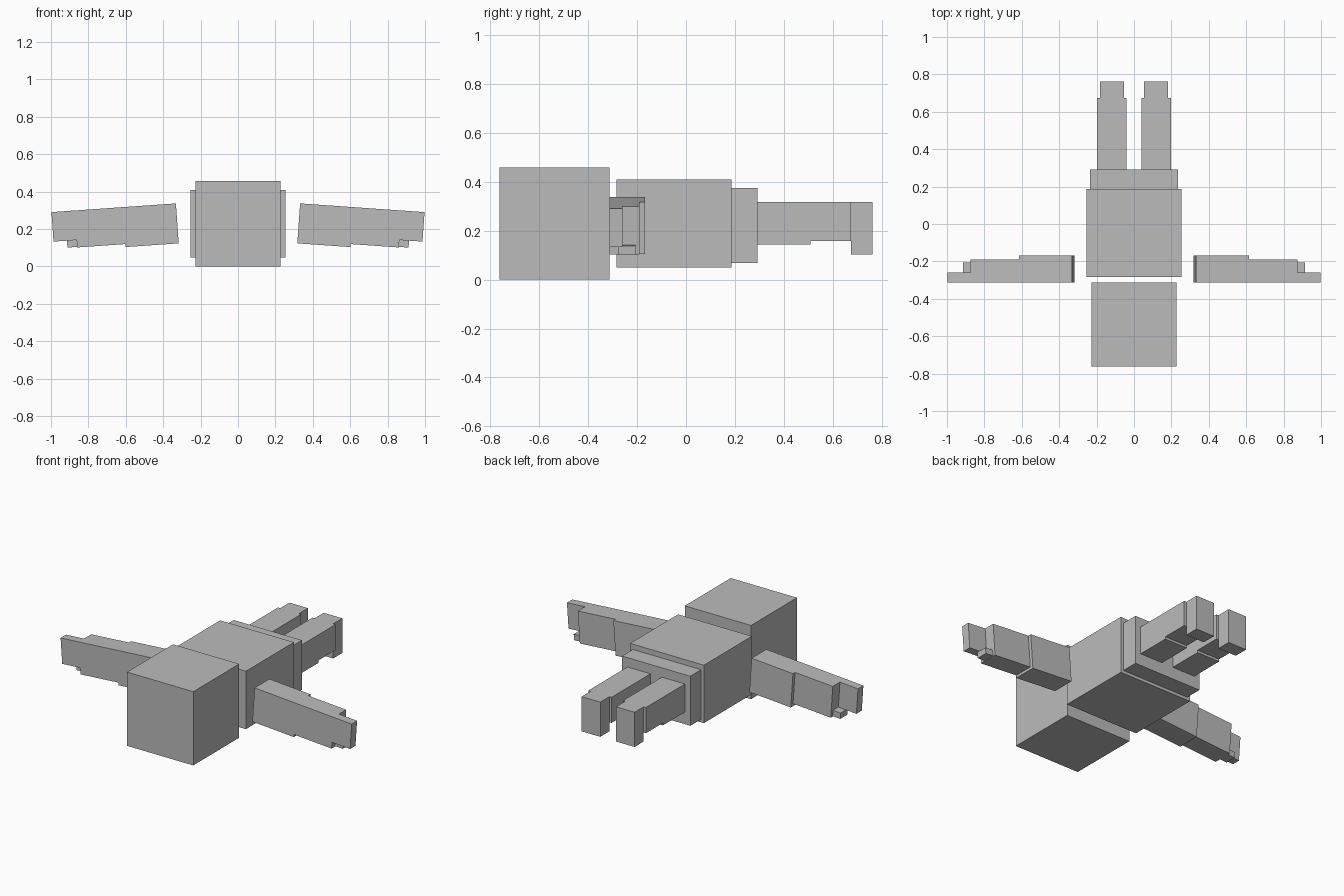
import bpy, bmesh, math
from mathutils import Matrix, Vector

if "Cube" in bpy.data.objects:
    bpy.data.objects.remove(bpy.data.objects["Cube"])

grey = bpy.data.materials.new("plain grey")
grey.diffuse_color = (0.5, 0.5, 0.5, 1)
grey.use_nodes = True
grey.node_tree.nodes["Principled BSDF"].inputs["Base Color"].default_value = grey.diffuse_color


def box(name, x, y, z, place=None, mirror=False):
    """Box from (min, max) ranges, optionally placed by a matrix and mirrored over x."""
    bm = bmesh.new()
    bmesh.ops.create_cube(bm, size=1)
    for v in bm.verts:
        v.co = Vector([a + (c + 0.5) * (b - a) for (a, b), c in zip((x, y, z), v.co)])
    if place:
        bm.transform(place)
    mesh = bpy.data.meshes.new(name)
    bm.to_mesh(mesh)
    bm.free()
    mesh.materials.append(grey)
    obj = bpy.data.objects.new(name, mesh)
    bpy.context.collection.objects.link(obj)
    if mirror:
        obj.modifiers.new("mirror", 'MIRROR').use_axis[0] = True
    return obj


# Head and torso
box("head", (-0.227, 0.227), (-0.762, -0.312), (0, 0.457))
box("torso", (-0.253, 0.253), (-0.284, 0.186), (0.049, 0.408))
box("hips", (-0.234, 0.234), (0.186, 0.292), (0.068, 0.375))

# Legs, stretched out behind the hips
box("thigh", (0.039, 0.197), (0.292, 0.508), (0.143, 0.317), mirror=True)
box("shin", (0.039, 0.197), (0.508, 0.673), (0.158, 0.317), mirror=True)
box("foot", (0.054, 0.181), (0.673, 0.762), (0.102, 0.317), mirror=True)

# Arms, drooping outwards from the top inner shoulder corner
arm = Matrix.Translation((0.332, 0, 0.337)) @ Matrix.Rotation(math.radians(4), 4, 'Y')
box("upper_arm", (0, 0.284), (-0.312, -0.168), (-0.214, 0), arm, True)
box("forearm", (0.284, 0.543), (-0.312, -0.189), (-0.198, 0), arm, True)
box("hand", (0.543, 0.667), (-0.312, -0.259), (-0.158, 0), arm, True)
box("thumb", (0.543, 0.595), (-0.278, -0.207), (-0.195, -0.158), arm, True)
